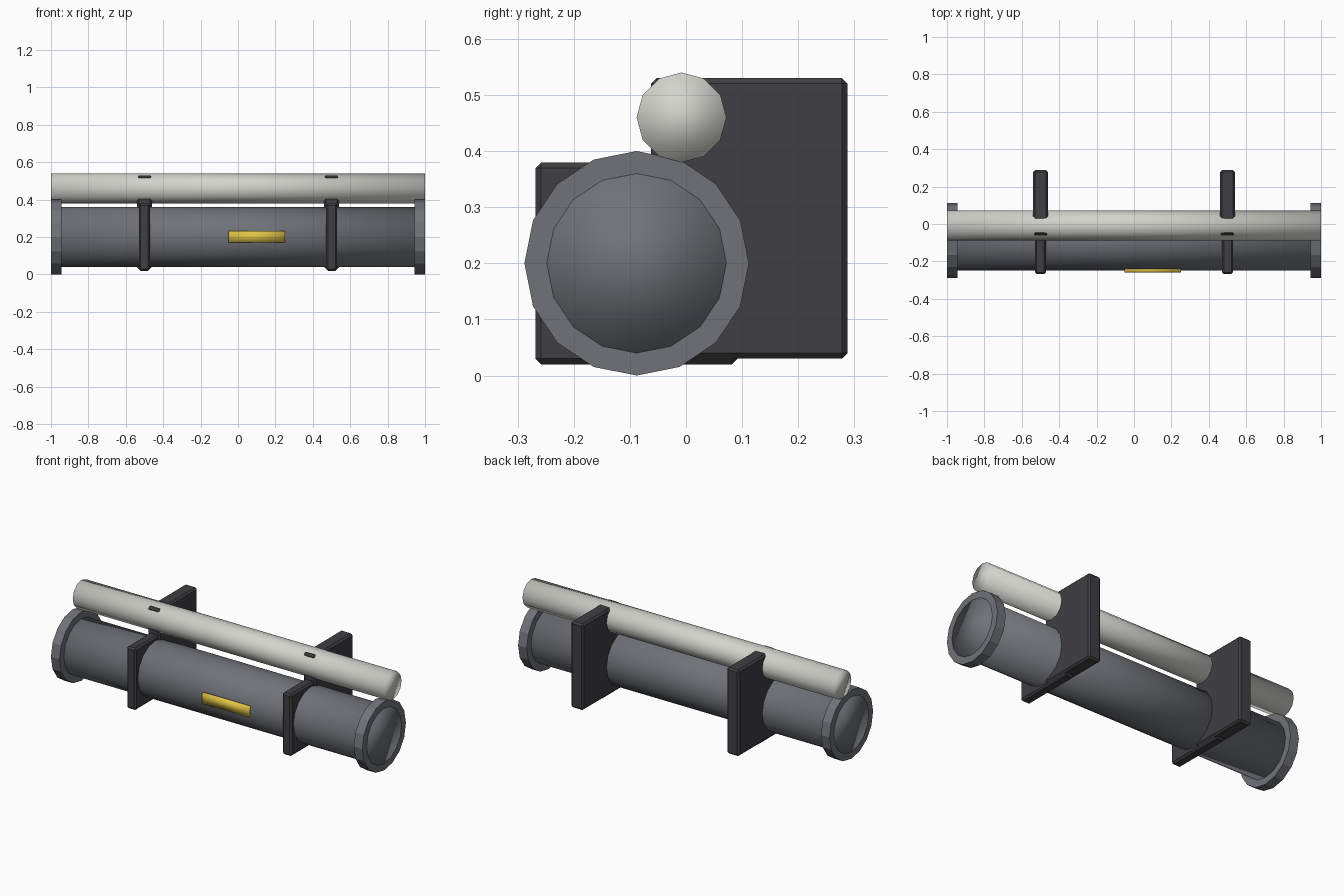
import bpy, bmesh, math
from mathutils import Matrix

if "Cube" in bpy.data.objects:
    bpy.data.objects.remove(bpy.data.objects["Cube"])


def material(name, r, g, b):
    m = bpy.data.materials.new(name)
    m.diffuse_color = (r, g, b, 1)
    m.use_nodes = True
    m.node_tree.nodes["Principled BSDF"].inputs["Base Color"].default_value = m.diffuse_color
    return m


STEEL = material("steel_grey", 0.16, 0.17, 0.19)
DARK = material("dark_grey", 0.05, 0.05, 0.055)
PALE = material("pale_grey", 0.66, 0.66, 0.62)
YELLOW = material("yellow", 0.75, 0.55, 0.06)


def finish(name, bm, mat, smooth=False):
    bmesh.ops.recalc_face_normals(bm, faces=bm.faces)
    for f in bm.faces:
        f.smooth = smooth
    me = bpy.data.meshes.new(name)
    bm.to_mesh(me)
    bm.free()
    me.materials.append(mat)
    ob = bpy.data.objects.new(name, me)
    bpy.context.collection.objects.link(ob)
    return ob


def pipe(name, y, z, radius, sides, mat):
    bm = bmesh.new()
    bmesh.ops.create_cone(bm, cap_ends=True, segments=sides, radius1=radius,
                          radius2=radius, depth=2,
                          matrix=Matrix.Rotation(math.pi / 2, 4, 'Y'))
    ob = finish(name, bm, mat, smooth=True)
    ob.location = (0, y, z)


def collar(name, x0, x1, y, z, r_in, r_out, sides, mat):
    # profile of the collar swept around the pipe, open on the pipe side
    bm = bmesh.new()
    profile = [(x0, r_in), (x0, r_out), (x1, r_out), (x1, r_in)]
    rings = [[bm.verts.new((x, r * math.cos(a), r * math.sin(a)))
              for a in (2 * math.pi * i / sides for i in range(sides))]
             for x, r in profile]
    for a, b in zip(rings, rings[1:]):
        for i in range(sides):
            j = (i + 1) % sides
            bm.faces.new((a[i], a[j], b[j], b[i]))
    ob = finish(name, bm, mat)
    ob.location = (0, y, z)


def box(name, xs, ys, zs, mat, bevel=0, smooth=False):
    bm = bmesh.new()
    bmesh.ops.create_cube(bm, size=1)
    for v in bm.verts:
        for i, (lo, hi) in enumerate((xs, ys, zs)):
            v.co[i] = hi if v.co[i] > 0 else lo
    ob = finish(name, bm, mat, smooth)
    if bevel:
        mod = ob.modifiers.new("bevel", 'BEVEL')
        mod.width = bevel
        mod.segments = 1


# Pipes
pipe("large_pipe", -0.088, 0.2, 0.16, 16, STEEL)
pipe("small_pipe", -0.008, 0.46, 0.08, 12, PALE)

# Mirrored end collars and support plates
for side, s in (("left", -1), ("right", 1)):
    collar(side + "_end_collar", s * 0.945, s * 1.0, -0.088, 0.2, 0.16, 0.2, 16, STEEL)
    c = s * 0.5
    box(side + "_pipe_clamp", (c - 0.03, c + 0.03), (-0.268, 0.092), (0.02, 0.38), DARK, 0.01)
    box(side + "_wall_bracket", (c - 0.04, c + 0.04), (-0.062, 0.288), (0.03, 0.53), DARK, 0.01)

# Marker plate on the front
box("marker_plate", (-0.05, 0.25), (-0.258, -0.238), (0.172, 0.232), YELLOW, smooth=True)
